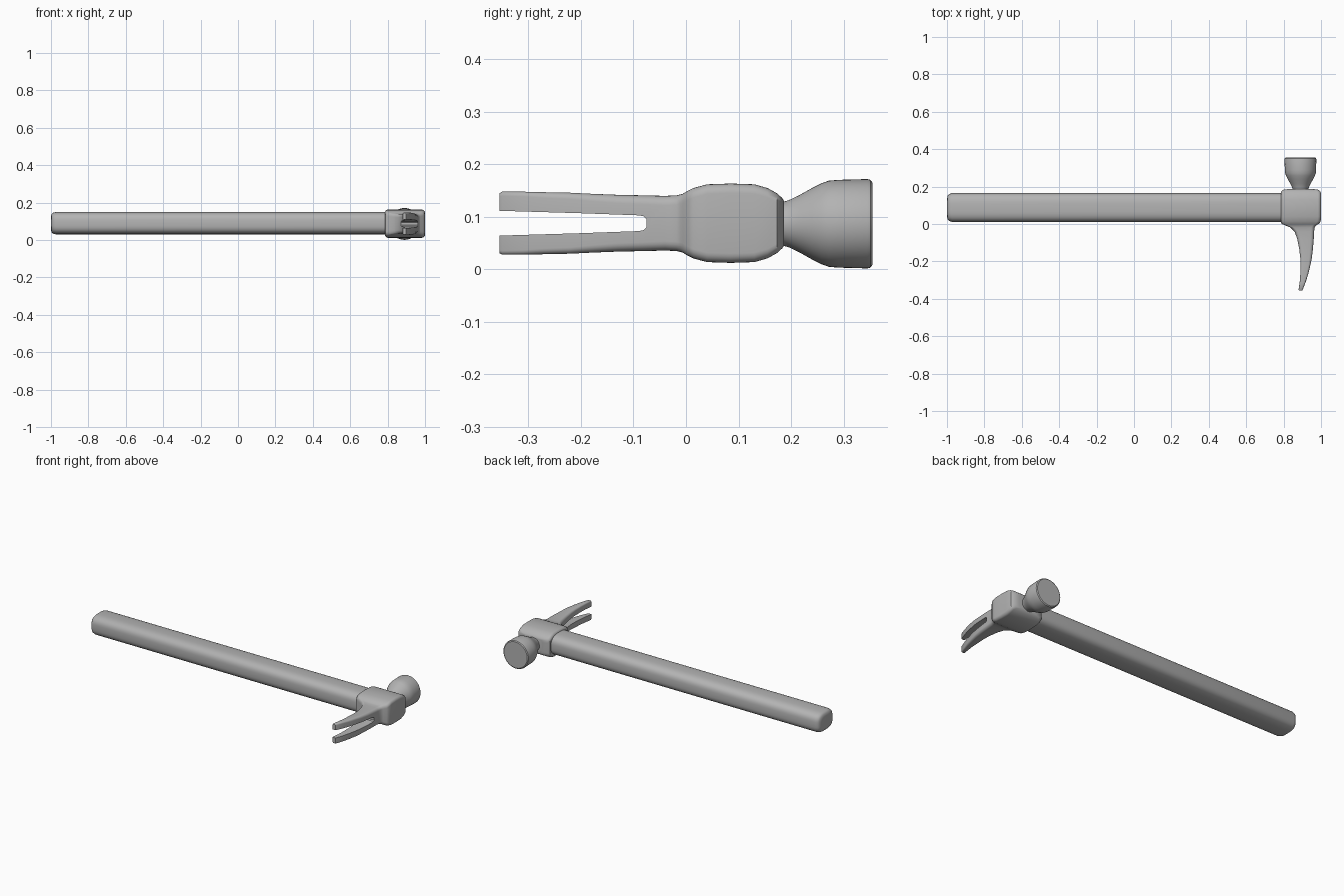
import bpy, bmesh, math

if "Cube" in bpy.data.objects:
    bpy.data.objects.remove(bpy.data.objects["Cube"])

CX, CY, CZ = 0.89, 0.088, 0.0865   # head axis x, handle axis y, mid height

grey = bpy.data.materials.new("plain grey")
grey.diffuse_color = (0.45, 0.45, 0.45, 1)
grey.use_nodes = True
grey.node_tree.nodes["Principled BSDF"].inputs["Base Color"].default_value = grey.diffuse_color


def loft(name, rings, caps=True):
    """Skin a list of equal-length closed rings into a mesh object."""
    bm = bmesh.new()
    vs = [[bm.verts.new(p) for p in r] for r in rings]
    n = len(vs[0])
    for a, b in zip(vs, vs[1:]):
        for i in range(n):
            j = (i + 1) % n
            bm.faces.new((a[i], a[j], b[j], b[i]))
    if caps:
        bm.faces.new(vs[0])
        bm.faces.new(vs[-1])
    bmesh.ops.recalc_face_normals(bm, faces=bm.faces)
    me = bpy.data.meshes.new(name)
    bm.to_mesh(me)
    bm.free()
    ob = bpy.data.objects.new(name, me)
    bpy.context.collection.objects.link(ob)
    me.materials.append(grey)
    return ob


def smooth(ob, angle=35):
    bpy.ops.object.select_all(action='DESELECT')
    ob.select_set(True)
    bpy.context.view_layer.objects.active = ob
    bpy.ops.object.shade_smooth_by_angle(angle=math.radians(angle))


def superellipse(a, b, e, n=48):
    out = []
    for i in range(n):
        t = 2 * math.pi * i / n
        c, s = math.cos(t), math.sin(t)
        out.append((a * math.copysign(abs(c) ** (2 / e), c),
                    b * math.copysign(abs(s) ** (2 / e), s)))
    return out


def round_rect(a, b, r, k=5):
    """Rectangle of half sizes a, b with corner radius r."""
    out = []
    for q, (sx, sy) in enumerate([(1, 1), (-1, 1), (-1, -1), (1, -1)]):
        for i in range(k + 1):
            t = math.pi / 2 * (q + i / k)
            out.append((sx * (a - r) + r * math.cos(t),
                        sy * (b - r) + r * math.sin(t)))
    return out


# Handle: flattened oval bar with a domed butt
rings = []
for x, s in [(-1, 0.55), (-0.997, 0.8), (-0.989, 0.93), (-0.973, 1), (0.86, 1)]:
    rings.append([(x, CY + y * s, CZ + 0.004 + z * s)
                  for y, z in superellipse(0.077, 0.06, 3)])
smooth(loft("handle", rings))

# Eye block flowing into the curved claw: y, x min, x max, half height, corner radius
sections = [
    (-0.355, 0.881, 0.899, 0.057, 0.006), (-0.350, 0.880, 0.903, 0.060, 0.008),
    (-0.310, 0.886, 0.918, 0.060, 0.009), (-0.270, 0.889, 0.931, 0.059, 0.011),
    (-0.220, 0.890, 0.943, 0.058, 0.012), (-0.180, 0.889, 0.951, 0.056, 0.014),
    (-0.130, 0.883, 0.957, 0.054, 0.016), (-0.080, 0.873, 0.961, 0.053, 0.017),
    (-0.040, 0.858, 0.963, 0.052, 0.018), (-0.018, 0.835, 0.966, 0.053, 0.018),
    (-0.006, 0.805, 0.975, 0.056, 0.018), (0.002, 0.788, 0.990, 0.061, 0.018),
    (0.014, 0.785, 0.998, 0.067, 0.018), (0.040, 0.785, 1.000, 0.074, 0.018),
    (0.085, 0.785, 1.000, 0.0755, 0.018), (0.130, 0.785, 1.000, 0.074, 0.018),
    (0.155, 0.785, 1.000, 0.067, 0.018), (0.173, 0.787, 0.998, 0.057, 0.018),
    (0.183, 0.797, 0.985, 0.048, 0.018), (0.187, 0.830, 0.955, 0.042, 0.018)]
rings = []
for y, x0, x1, h, r in sections:
    r = min(r, (x1 - x0) * 0.42)
    rings.append([((x0 + x1) / 2 + u, y, CZ + 0.001 + v)
                  for u, v in round_rect((x1 - x0) / 2, h, r)])
head = loft("head_and_claw", rings)

# Tapered slot splitting the claw, with a rounded inner end
half = [(-0.40, 0.025), (-0.20, 0.019), (-0.09, 0.015), (-0.080, 0.013), (-0.075, 0.007)]
outline = half + [(y, -z) for y, z in reversed(half)]
cutter = loft("slot_cutter", [[(x, y, CZ + 0.001 + z) for y, z in outline]
                              for x in (0.7, 1.1)])
cutter.hide_render = True
mod = head.modifiers.new("slot", 'BOOLEAN')
mod.operation = 'DIFFERENCE'
mod.solver = 'EXACT'
mod.object = cutter
bpy.context.view_layer.objects.active = head
bpy.ops.object.modifier_apply(modifier=mod.name)
bpy.data.objects.remove(cutter, do_unlink=True)
smooth(head)

# Striking poll: turned neck and bell-shaped face
profile = [(0.14, 0.062), (0.165, 0.050), (0.178, 0.043), (0.186, 0.042), (0.196, 0.045),
           (0.215, 0.054), (0.240, 0.068), (0.258, 0.077), (0.272, 0.082), (0.29, 0.0835),
           (0.345, 0.085), (0.351, 0.0835), (0.355, 0.078)]
N = 48
rings = [[(CX + r * math.cos(2 * math.pi * i / N), y, CZ + r * math.sin(2 * math.pi * i / N))
          for i in range(N)] for y, r in profile]
smooth(loft("striking_poll", rings))
